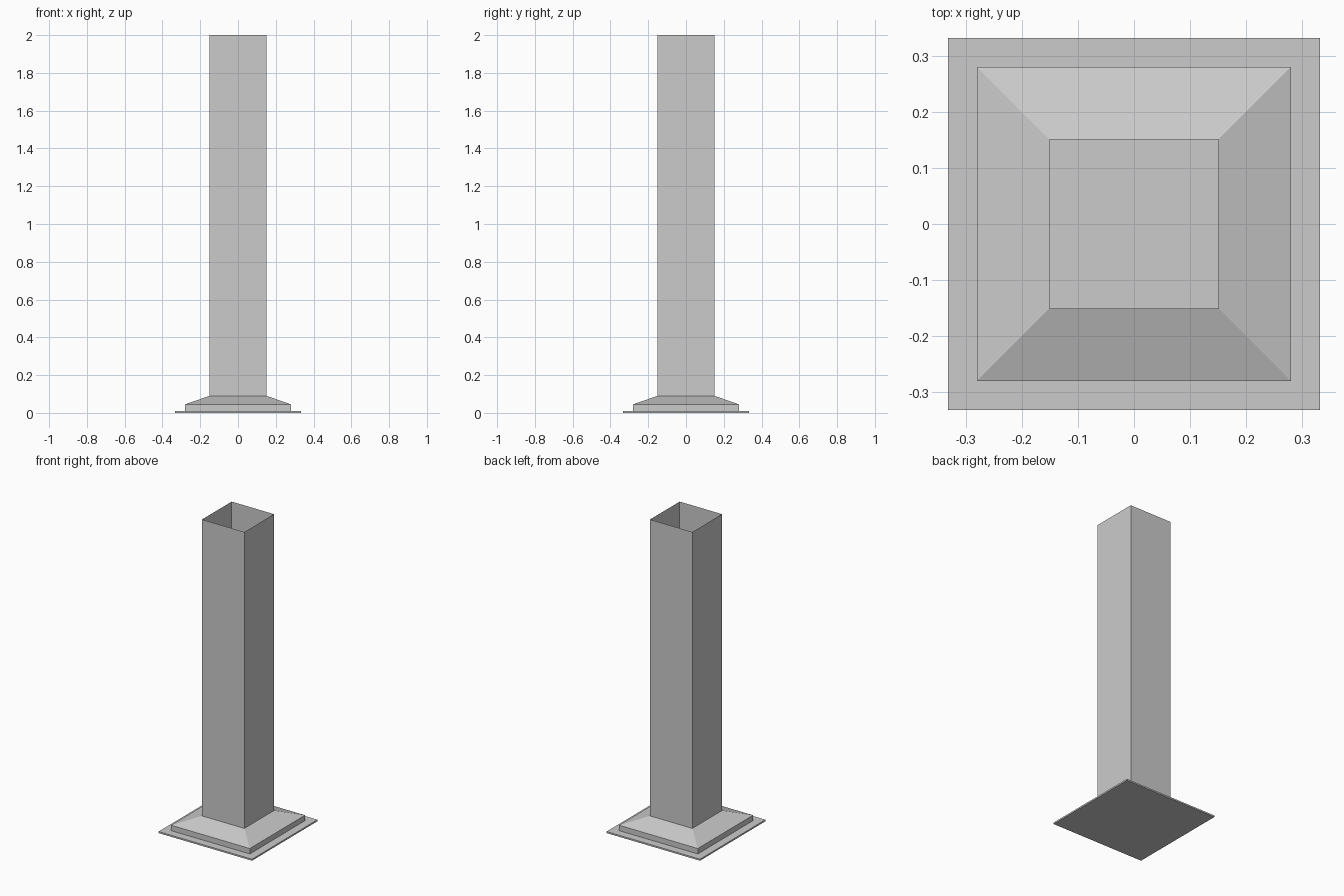
import bpy
import bmesh

if "Cube" in bpy.data.objects:
    bpy.data.objects.remove(bpy.data.objects["Cube"])


def square_shell(name, profile, cap_bottom=False):
    """Loft square rings through (half_width, z) profile points; top stays open."""
    bm = bmesh.new()
    rings = [[bm.verts.new((sx * h, sy * h, z))
              for sx, sy in ((-1, -1), (1, -1), (1, 1), (-1, 1))]
             for h, z in profile]
    for low, high in zip(rings, rings[1:]):
        for i in range(4):
            j = (i + 1) % 4
            bm.faces.new((low[i], low[j], high[j], high[i]))
    if cap_bottom:
        bm.faces.new(rings[0][::-1])
    mesh = bpy.data.meshes.new(name)
    bm.to_mesh(mesh)
    bm.free()
    obj = bpy.data.objects.new(name, mesh)
    bpy.context.collection.objects.link(obj)
    return obj


PLATE, PLINTH, SHAFT = 0.333, 0.281, 0.151

# Thin ground plate with a closed underside
square_shell("base_plate", [(PLATE, 0), (PLATE, 0.01), (PLINTH, 0.01)], cap_bottom=True)

# Stepped plinth with a sloped top
square_shell("plinth", [(PLINTH, 0.01), (PLINTH, 0.045), (SHAFT, 0.09)])

# Thin-walled square shaft, open at the top
square_shell("shaft", [(SHAFT, 0.09), (SHAFT, 2.0)])
